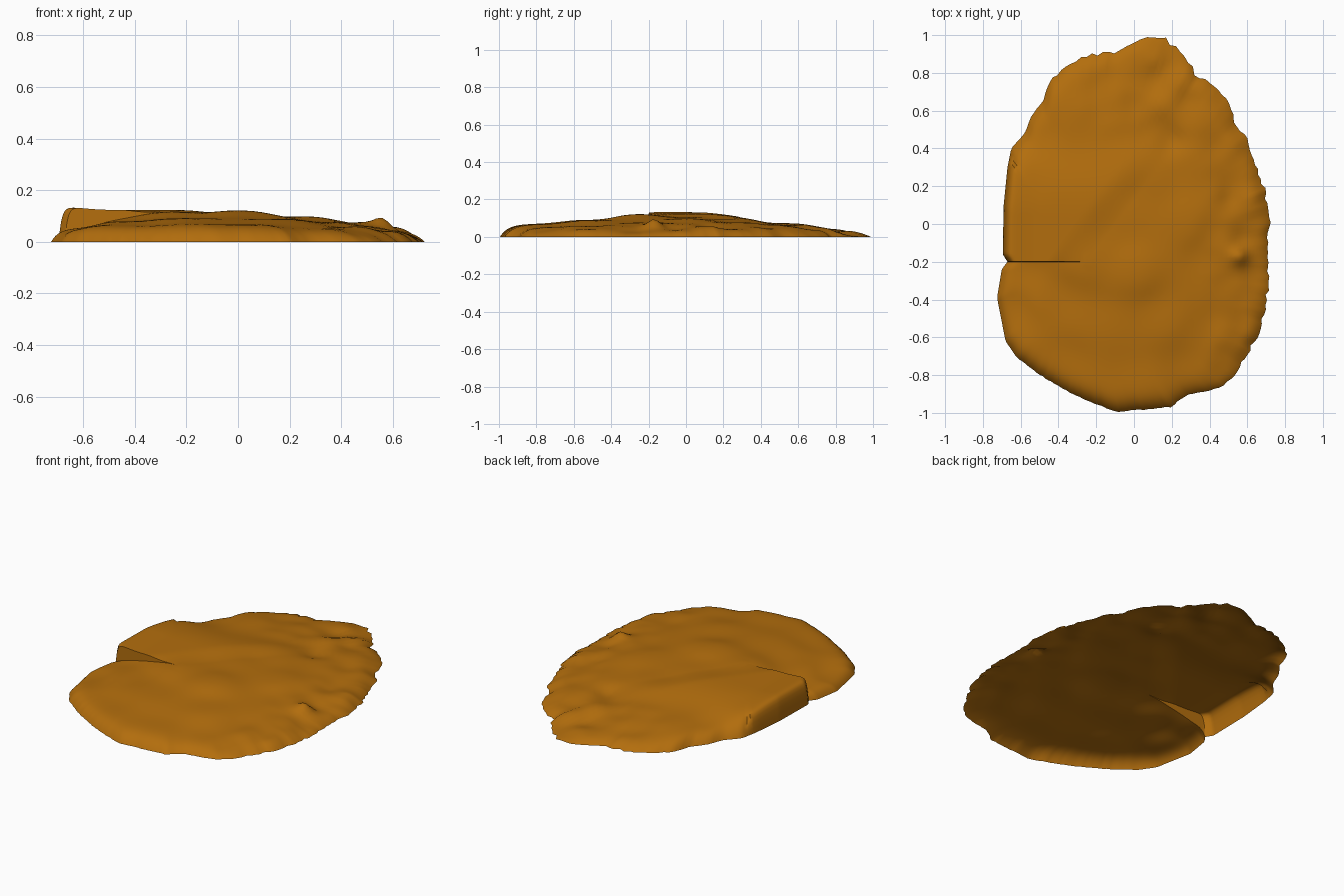
import bpy, bmesh, math, random
from mathutils import Vector, noise

if "Cube" in bpy.data.objects:
    bpy.data.objects.remove(bpy.data.objects["Cube"])

random.seed(4)
CX, CY = -0.25, -0.20          # corner of the raised lobe: hub of the radial mesh
SCAR = math.atan2(0.42, 0.32)  # direction of the lobe's diagonal edge
SEG, RINGS = 240, 36

# Stone outline seen from above
outline = [
    (.12, 1.005), (.16, 1), (.2, .96), (.28, .9), (.33, .8), (.42, .75), (.51, .66), (.54, .55),
    (.6, .46), (.65, .33), (.7, .18), (.725, 0), (.71, -.15), (.725, -.3), (.7, -.45),
    (.66, -.6), (.59, -.72), (.5, -.85), (.42, -.88), (.28, -.91), (.2, -.97),
    (.1, -.985), (0, -.985), (-.08, -1), (-.22, -.95), (-.35, -.89), (-.5, -.8), (-.62, -.71),
    (-.68, -.62), (-.725, -.39), (-.7, -.24), (-.67, -.2), (-.695, -.16), (-.69, .1),
    (-.67, .3), (-.65, .4), (-.58, .48), (-.54, .58), (-.48, .67), (-.45, .76),
    (-.36, .85), (-.25, .9), (-.1, .92), (0, .97)]

# Surface heights (x, y, z)
heights = [
    (-.25, -.2, .118), (0, -.25, .124), (-.08, .02, .108), (.07, .22, .095), (.25, 0, .1),
    (.42, -.2, .075), (.6, 0, .05), (.65, -.3, .04), (.3, .3, .078), (.5, .4, .045),
    (.15, .55, .062), (.1, .85, .038), (.35, .68, .05), (-.2, .8, .05), (-.3, .5, .075),
    (-.5, .5, .06), (-.62, .2, .09), (-.45, 0, .11), (-.66, -.25, .05), (-.66, -.45, .042),
    (-.45, -.4, .08), (-.2, -.5, .092), (.15, -.5, .09), (.45, -.55, .06), (0, -.85, .068),
    (-.4, -.75, .062), (.3, -.8, .052), (.55, -.7, .035), (.12, .97, .02)]


def step(a, b, v):
    t = min(max((v - a) / (b - a), 0), 1)
    return t * t * (3 - 2 * t)


def reach(a):
    """Distance from the hub to the outline along angle a."""
    d = Vector((math.cos(a), math.sin(a)))
    best = 0
    for p, q in zip(outline, outline[1:] + outline[:1]):
        px, py = p[0] - CX, p[1] - CY
        ex, ey = q[0] - p[0], q[1] - p[1]
        den = d.x * ey - d.y * ex
        if abs(den) > 1e-9:
            t = (px * ey - py * ex) / den
            s = (px * d.y - py * d.x) / den
            if t > 0 and -1e-6 <= s <= 1 + 1e-6:
                best = max(best, t)
    return best


def base_height(x, y):
    w = z = 0
    for hx, hy, hz in heights:
        k = 1 / ((x - hx) ** 2 + (y - hy) ** 2 + .006) ** 1.6
        w += k
        z += k * hz
    return z / w


def height(x, y, in_lobe):
    z = base_height(x, y)
    if in_lobe:
        # raised lobe: ramps up from the diagonal, highest at the outer rim
        dx, dy = x - CX, y - CY
        dist = -math.sin(SCAR) * dx + math.cos(SCAR) * dy
        top = .124 + .01 * step(-.5, -.68, x)
        lift = step(0, .17, dist) * (1 - step(.05, .5, y))
        z += max(0, top - z) * max(lift, step(-.4, -.6, x) * (1 - step(.05, .4, y)))
    # chipped back and right margins
    chip = max(step(.3, .6, x), step(.35, .7, y) * step(-.4, .1, x))
    z += chip * .028 * noise.noise(Vector((x * 7, y * 7, 2)))
    # small raised chips and dents
    for bx, by, bz, r in ((.56, -.17, .035, .04), (.2, .44, -.02, .07),
                          (.12, .78, -.02, .07), (.38, .66, .015, .08)):
        z += bz * math.exp(-((x - bx) ** 2 + (y - by) ** 2) / r ** 2)
    return max(z, .012)


# Open stone shell, one spoke at a time; the straight lobe edge gets two spokes
spokes = [math.pi + 2 * math.pi * i / SEG for i in range(SEG)]
spokes = [(a, SCAR < a - 2 * math.pi < math.pi) for a in spokes]
spokes.append((3 * math.pi - .004, True))

bm = bmesh.new()
hub = bm.verts.new((CX, CY, .118))
rows = []
for a, lobe in spokes:
    r = reach(a)
    x, y = CX + r * math.cos(a), CY + r * math.sin(a)
    rough = max(step(.2, .5, x), step(.4, .7, y), .5 * step(-.6, -.8, y))
    r *= 1 - random.random() * .016 * rough
    rim = 40 if lobe and x < -.3 and y < .35 else 18
    row = []
    for j in range(1, RINGS + 1):
        t = 1 - (1 - j / RINGS) ** 1.35
        x, y = CX + r * t * math.cos(a), CY + r * t * math.sin(a)
        row.append(bm.verts.new((x, y, height(x, y, lobe) * (1 - t ** rim))))
    rows.append(row)
for p, q in zip(rows, rows[1:] + rows[:1]):
    bm.faces.new((hub, p[0], q[0]))
    for j in range(RINGS - 1):
        bm.faces.new((p[j], p[j + 1], q[j + 1], q[j]))

mesh = bpy.data.meshes.new("stone_flake")
bm.to_mesh(mesh)
bm.free()
stone = bpy.data.objects.new("stone_flake", mesh)
bpy.context.collection.objects.link(stone)

mat = bpy.data.materials.new("ochre_stone")
mat.diffuse_color = (.45, .155, .004, 1)
mat.use_nodes = True
mat.node_tree.nodes["Principled BSDF"].inputs["Base Color"].default_value = mat.diffuse_color
mesh.materials.append(mat)

bpy.context.view_layer.objects.active = stone
stone.select_set(True)
bpy.ops.object.shade_smooth_by_angle(angle=math.radians(40))
